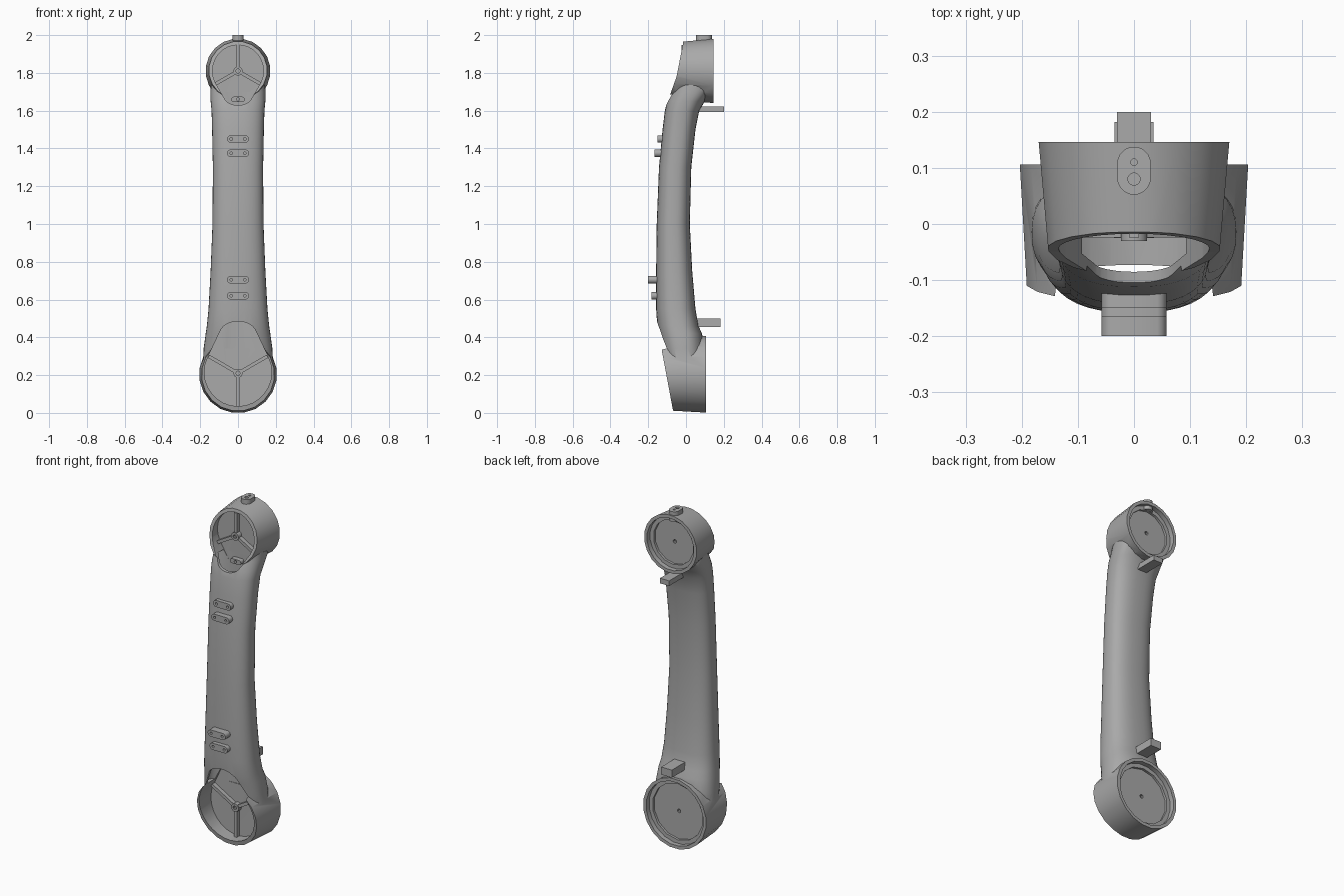
import bpy, bmesh, math
from mathutils import Matrix, Vector

if "Cube" in bpy.data.objects:
    bpy.data.objects.remove(bpy.data.objects["Cube"])

grey = bpy.data.materials.new("mid_grey")
grey.use_nodes = True
grey.diffuse_color = (0.4, 0.4, 0.4, 1)
grey.node_tree.nodes["Principled BSDF"].inputs["Base Color"].default_value = (0.4, 0.4, 0.4, 1)


def make(name, bm):
    bmesh.ops.recalc_face_normals(bm, faces=bm.faces)
    mesh = bpy.data.meshes.new(name)
    bm.to_mesh(mesh)
    bm.free()
    mesh.materials.append(grey)
    obj = bpy.data.objects.new(name, mesh)
    bpy.context.collection.objects.link(obj)
    return obj


def rings_to_solid(name, rings):
    bm = bmesh.new()
    loops = [[bm.verts.new(p) for p in ring] for ring in rings]
    n = len(loops[0])
    for a, b in zip(loops, loops[1:]):
        for i in range(n):
            bm.faces.new((a[i], a[(i + 1) % n], b[(i + 1) % n], b[i]))
    bm.faces.new(loops[0])
    bm.faces.new(loops[-1])
    return make(name, bm)


def drum(name, z, r0, y0, r1, y1, sides=20):
    angles = [2 * math.pi * (i + 0.5) / sides for i in range(sides)]
    return rings_to_solid(name, [[(r * math.cos(a), y, z + r * math.sin(a)) for a in angles]
                                 for r, y in ((r0, y0), (r1, y1))])


def loft(name, sections, sides=40):
    rings = []
    for z, w, front, back in sections:
        ring = []
        for i in range(sides):
            a = 2 * math.pi * i / sides
            c, s = math.cos(a), math.sin(a)
            p = 2 / 2.5
            ring.append((w * math.copysign(abs(c) ** p, c),
                         (front + back) / 2 + (back - front) / 2 * math.copysign(abs(s) ** p, s), z))
        rings.append(ring)
    return rings_to_solid(name, rings)


def side_prism(name, profile):
    return rings_to_solid(name, [[(x, y, z) for y, z in profile] for x in (-0.4, 0.4)])


def window(name, ellipses, y0, y1):
    # hull of several ellipses, extruded in depth
    bm = bmesh.new()
    for z, rx, rz in ellipses:
        for i in range(28):
            a = 2 * math.pi * i / 28
            for y in (y0, y1):
                bm.verts.new((rx * math.cos(a), y, z + rz * math.sin(a)))
    res = bmesh.ops.convex_hull(bm, input=bm.verts)
    bmesh.ops.delete(bm, geom=[v for v in bm.verts if not v.link_faces], context='VERTS')
    return make(name, bm)


def boolean(target, other, op='DIFFERENCE'):
    mod = target.modifiers.new(op, 'BOOLEAN')
    mod.operation, mod.object, mod.solver = op, other, 'EXACT'
    bpy.context.view_layer.objects.active = target
    bpy.ops.object.modifier_apply(modifier=mod.name)
    bpy.data.objects.remove(other)


def box(name, x, y, z, turn=0, pivot=0):
    bm = bmesh.new()
    bmesh.ops.create_cube(bm, size=1)
    for v in bm.verts:
        v.co = Vector([lo + (c + 0.5) * (hi - lo) for c, (lo, hi) in zip(v.co, (x, y, z))])
    bmesh.ops.transform(bm, matrix=Matrix.Translation((0, 0, pivot)) @ Matrix.Rotation(turn, 4, 'Y'),
                        verts=bm.verts)
    return make(name, bm)


def pill(name, half, radius, depth, holes, matrix):
    # rounded bar lying along x, raised along local z, with small bored holes
    def prism(label, h, r, z0, z1, cx=0):
        pts = []
        for i in range(16):
            a = math.pi * (i + 0.5) / 8
            c = math.cos(a)
            pts.append((cx + math.copysign(h - r, c) + r * c, r * math.sin(a)))
        return rings_to_solid(label, [[(x, y, z) for x, y in pts] for z in (z0, z1)])
    obj = prism(name, half, radius, 0, depth)
    for cx, r in holes:
        boolean(obj, prism("bore", r, r, depth - 0.015, depth + 0.05, cx))
    obj.data.transform(matrix)
    return obj


# Curved hollow arm: height, half width, front, back
sections = [(0.22, .185, -.105, .095), (0.34, .182, -.128, .095), (0.42, .171, -.145, .085),
            (0.46, .165, -.152, .066), (0.55, .156, -.158, .05), (0.75, .145, -.158, .033),
            (1.0, .135, -.155, .02), (1.3, .133, -.143, .028), (1.5, .137, -.124, .05),
            (1.6, .14, -.112, .07), (1.65, .145, -.1, .1), (1.7, .146, -.08, .135),
            (1.8, .14, -.045, .135)]
body = loft("arm_body", sections)
boolean(body, drum("lower_cup", .205, .19, -.17, .206, .106), 'UNION')
boolean(body, drum("upper_cup", 1.81, .148, -.12, .172, .146), 'UNION')

# Sloped cuts across the front of both cups
boolean(body, side_prism("cut", [(-.3, -.1), (-.055, -.1), (-.07, .02), (-.156, .48), (-.3, .48)]))
boolean(body, side_prism("cut", [(-.3, 1.61), (-.111, 1.61), (-.05, 1.78), (-.015, 1.96),
                                 (-.005, 2.1), (-.3, 2.1)]))

# Hollow core, front openings and stepped back recesses
boolean(body, loft("core", [(z, w - .02, f + .02, min(b - .025, .004)) for z, w, f, b in sections[1:-1]]))
boolean(body, window("opening", [(.215, .178, .18), (.41, .1, .075)], -.4, .001))
boolean(body, window("opening", [(1.81, .135, .138), (1.68, .075, .052)], -.4, .001))
for z, r, y in ((.205, .187, .106), (1.81, .153, .146)):
    boolean(body, drum("recess", z, r, y - .028, r, y + .1))
    boolean(body, drum("recess", z, r - .022, y - .042, r - .022, y + .1, 14))
    boolean(body, drum("recess", z, .011, y - .08, .011, y + .1, 10))

# Three-spoke ribs with a bored hub inside each cup
for label, z, r, start in (("lower", .21, .18, math.pi), ("upper", 1.81, .138, 0)):
    for i in range(3):
        box(f"{label}_rib_{i + 1}", (-.009, .009), (-.024, .01), (.015, r),
            start + i * 2 * math.pi / 3, z)
    hub = drum(f"{label}_hub", z, .024, -.03, .024, .01, 12)
    boolean(hub, drum("bore", z, .011, -.1, .011, -.015, 10))

# Mounting pads on the front, facing -y
face_front = Matrix.Rotation(math.pi / 2, 4, 'X')
for i, (z, tip) in enumerate(((.62, -.182), (.705, -.2), (1.375, -.166), (1.45, -.15))):
    pill(f"front_pad_{i + 1}", .058, .02, -.1 - tip, ((-.036, .007), (.036, .007)),
         Matrix.Translation((0, -.1, z)) @ face_front)
pill("inner_pad", .036, .014, .035, ((0, .008),), Matrix.Translation((0, .01, 1.66)) @ face_front)

# Connector on top, tabs on the back
pill("top_connector", .043, .03, .06, ((-.015, .011), (.015, .006)),
     Matrix.Translation((0, .095, 1.94)) @ Matrix.Rotation(math.pi / 2, 4, 'Z'))
box("lower_back_tab", (-.035, .035), (.04, .182), (.455, .5))
box("upper_back_tab", (-.03, .03), (.04, .2), (1.592, 1.622))

# Smooth shading with crisp edges
for obj in bpy.context.scene.objects:
    obj.select_set(obj.type == 'MESH' and obj.active_material == grey)
bpy.context.view_layer.objects.active = body
bpy.ops.object.shade_smooth_by_angle(angle=math.radians(32))
